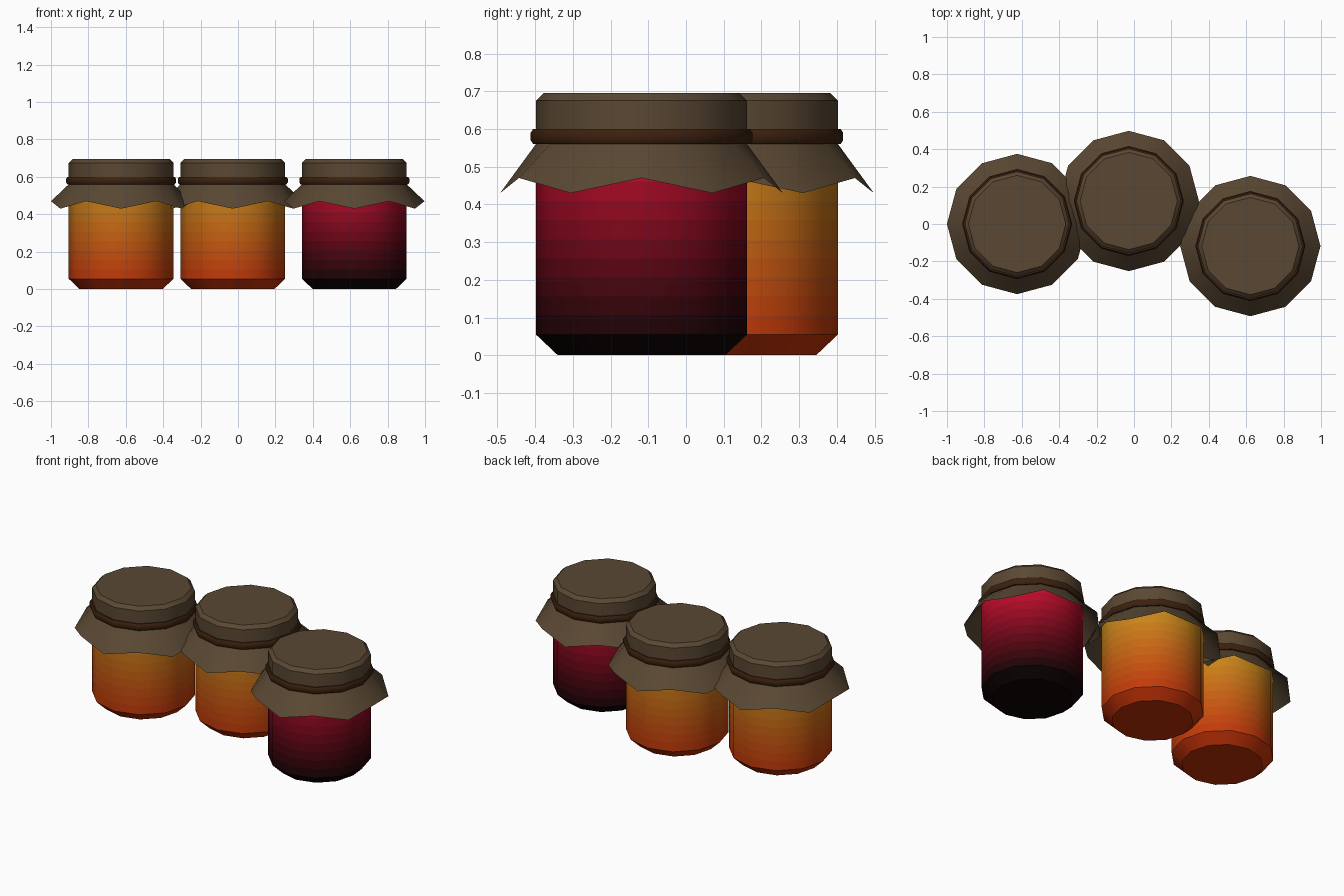
import bpy
from math import sin, cos, pi, radians

if "Cube" in bpy.data.objects:
    bpy.data.objects.remove(bpy.data.objects["Cube"])

SIDES = 12


def material(name, rgb):
    # 0-255 screen colour to linear
    mat = bpy.data.materials.new(name)
    mat.diffuse_color = [(c / 255) ** 2.2 for c in rgb] + [1.0]
    mat.use_nodes = True
    mat.node_tree.nodes["Principled BSDF"].inputs["Base Color"].default_value = mat.diffuse_color
    return mat


def lathe(name, profile, centre, mats, wave=0.0, bottom=False, top=False):
    """Spin (radius, z) points into 12 sides; wave zigzags the first ring."""
    verts, faces, slots = [], [], []
    for i, (r, z) in enumerate(profile):
        for j in range(SIDES):
            a = 2 * pi * j / SIDES
            dz = wave * (1 if j % 2 == 0 else -1) if i == 0 else 0
            verts.append((r * cos(a), r * sin(a), z + dz))
    for i in range(len(profile) - 1):
        for j in range(SIDES):
            k = (j + 1) % SIDES
            a, b = i * SIDES, (i + 1) * SIDES
            faces.append((a + j, a + k, b + k, b + j))
            slots.append(min(i, len(mats) - 1))
    if bottom:
        faces.append(tuple(reversed(range(SIDES))))
        slots.append(0)
    if top:
        faces.append(tuple(range(len(verts) - SIDES, len(verts))))
        slots.append(len(mats) - 1)
    mesh = bpy.data.meshes.new(name)
    mesh.from_pydata(verts, [], faces)
    for m in mats:
        mesh.materials.append(m)
    for poly, s in zip(mesh.polygons, slots):
        poly.material_index = s
        poly.use_smooth = True
    mesh.set_sharp_from_angle(angle=radians(35))
    obj = bpy.data.objects.new(name, mesh)
    obj.location = (*centre, 0)
    bpy.context.collection.objects.link(obj)
    return obj


def gradient(name, low, high, steps):
    return [material(f"{name}_{i}", [l + (h - l) * i / (steps - 1) for l, h in zip(low, high)])
            for i in range(steps)]


BANDS = 10
cloth = material("cloth", (90, 73, 54))
cord = material("cord", (62, 38, 22))
orange = gradient("orange_jam", (192, 52, 16), (200, 140, 34), BANDS + 1)
red = gradient("red_jam", (20, 8, 10), (198, 20, 48), BANDS + 1)

# jar glass: chamfered foot, then straight wall in colour bands
jar_profile = [(0.222, 0.0)] + [(0.28, 0.055 + 0.505 * i / BANDS) for i in range(BANDS + 1)]
# cloth cover: zigzag skirt, straight cap, chamfered top
cover_profile = [(0.375, 0.45), (0.28, 0.56), (0.28, 0.675), (0.26, 0.695)]
# cord tied round the neck
cord_profile = [(0.278, 0.56), (0.287, 0.56), (0.294, 0.57),
                (0.294, 0.59), (0.287, 0.6), (0.278, 0.6)]

jars = [("left", (-0.625, 0.0), orange),
        ("middle", (-0.028, 0.123), orange),
        ("right", (0.622, -0.118), red)]
for side, centre, jam in jars:
    lathe(f"{side}_jar", jar_profile, centre, jam, bottom=True)
    lathe(f"{side}_cloth_cover", cover_profile, centre, [cloth], wave=0.02, top=True)
    lathe(f"{side}_cord", cord_profile, centre, [cord])
